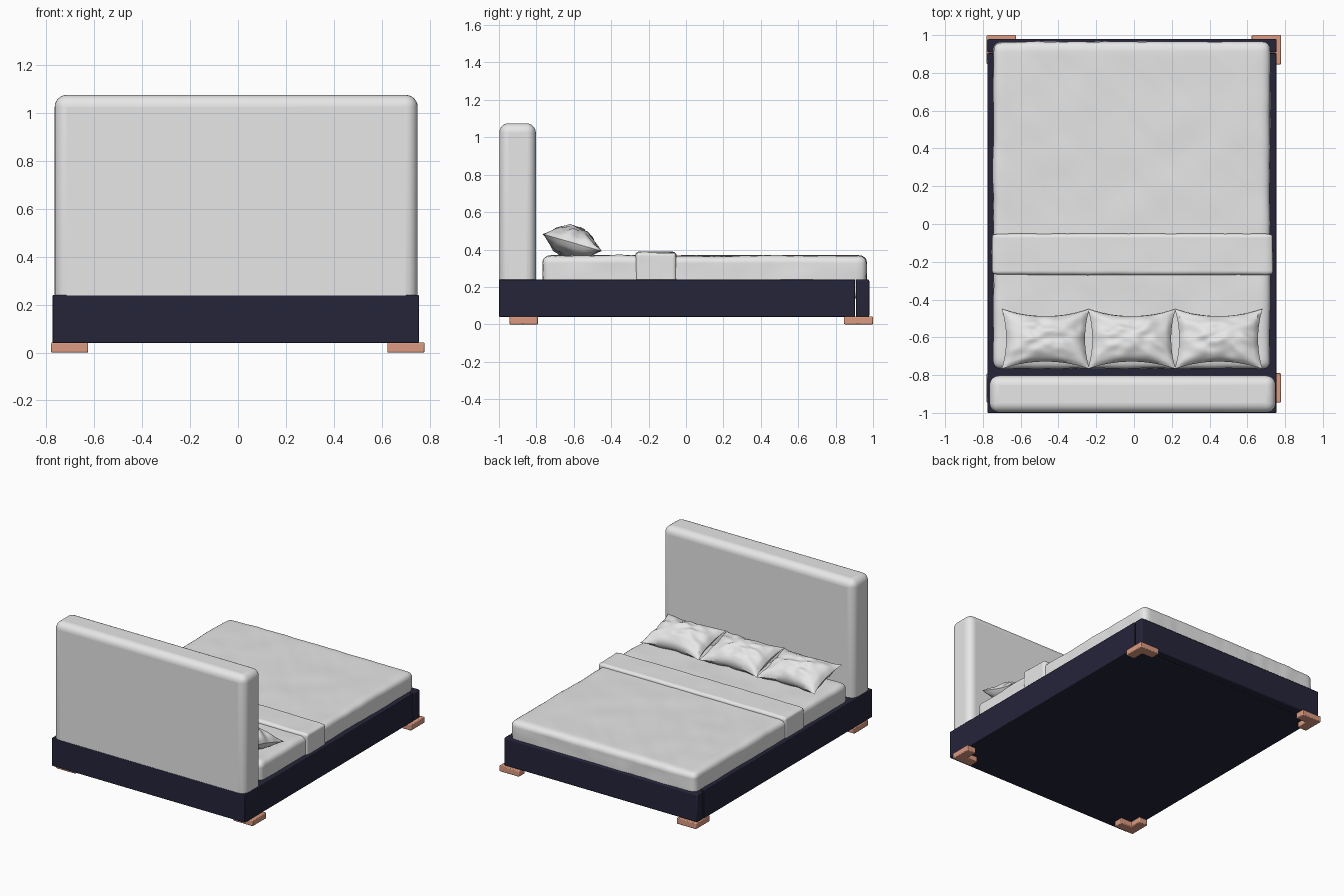
import bpy
import bmesh
import math
from mathutils import Vector, Matrix, noise

if "Cube" in bpy.data.objects:
    bpy.data.objects.remove(bpy.data.objects["Cube"], do_unlink=True)


def material(name, rgb):
    m = bpy.data.materials.new(name)
    m.use_nodes = True
    m.diffuse_color = (*rgb, 1)
    m.node_tree.nodes["Principled BSDF"].inputs["Base Color"].default_value = (*rgb, 1)
    return m


LINEN = material("pale linen", (0.8, 0.8, 0.8))
NAVY = material("dark navy", (0.018, 0.018, 0.042))
COPPER = material("copper", (0.72, 0.33, 0.22))


def finish(name, bm, mat):
    bmesh.ops.recalc_face_normals(bm, faces=bm.faces)
    mesh = bpy.data.meshes.new(name)
    bm.to_mesh(mesh)
    bm.free()
    mesh.materials.append(mat)
    obj = bpy.data.objects.new(name, mesh)
    bpy.context.collection.objects.link(obj)
    bpy.ops.object.select_all(action='DESELECT')
    obj.select_set(True)
    bpy.context.view_layer.objects.active = obj
    bpy.ops.object.shade_smooth_by_angle(angle=math.radians(40))
    return obj


def cube_between(lo, hi):
    bm = bmesh.new()
    lo, hi = Vector(lo), Vector(hi)
    size = hi - lo
    bmesh.ops.create_cube(bm, size=1, matrix=Matrix.Translation((lo + hi) / 2) @ Matrix.Diagonal((*size, 1)))
    return bm


def bevel(obj, width, segments):
    mod = obj.modifiers.new("rounding", 'BEVEL')
    mod.width, mod.segments = width, segments
    mod.limit_method = 'ANGLE'


def box(name, lo, hi, mat, width, segments=2):
    obj = finish(name, cube_between(lo, hi), mat)
    bevel(obj, width, segments)
    return obj


def cloth(name, lo, hi, radius, cuts, crease):
    """Finely divided rounded block with soft wrinkles."""
    bm = cube_between(lo, hi)
    bmesh.ops.subdivide_edges(bm, edges=bm.edges, cuts=cuts, use_grid_fill=True)
    for v in bm.verts:
        core = Vector(min(max(c, a + radius), b - radius) for c, a, b in zip(v.co, lo, hi))
        out = (v.co - core).normalized()
        p = core + out * radius
        wave = noise.noise(Vector((p.x * 5, p.y * 5, p.z * 9)))
        fold = noise.noise(Vector((p.x * 14 + p.y * 9, p.y * 5, p.z * 4)))
        v.co = p + out * crease * (wave + 0.5 * fold)
    return finish(name, bm, LINEN)


# Frame: long base, footboard and upholstered headboard
box("bed_base", (-0.775, -1, 0.04), (0.755, 0.904, 0.24), NAVY, 0.004)
box("footboard", (-0.775, 0.908, 0.04), (0.755, 0.98, 0.24), NAVY, 0.008)
box("headboard", (-0.765, -0.998, 0.1), (0.75, -0.803, 1.075), LINEN, 0.05, 6)

# Corner feet: L-shaped blocks wrapping each corner
LONG, ARM = 0.155, 0.07
outline = [(0, 0), (LONG, 0), (LONG, ARM), (ARM, ARM), (ARM, LONG), (0, LONG)]
for x, sx, side in ((-0.78, 1, "right"), (0.778, -1, "left")):
    for y, sy, end in ((-0.945, 1, "head"), (1.0, -1, "foot")):
        bm = bmesh.new()
        face = bm.faces.new([bm.verts.new((x + sx * a, y + sy * b, 0)) for a, b in outline])
        top = bmesh.ops.extrude_face_region(bm, geom=[face])["geom"]
        bmesh.ops.translate(bm, vec=(0, 0, 0.042), verts=[g for g in top if isinstance(g, bmesh.types.BMVert)])
        bevel(finish(f"{end}_{side}_leg", bm, COPPER), 0.005, 2)

# Bedding: covered mattress and folded throw
cloth("mattress", (-0.745, -0.765, 0.14), (0.72, 0.965, 0.368), 0.04, 64, 0.005)
cloth("throw", (-0.752, -0.27, 0.15), (0.734, -0.05, 0.388), 0.022, 40, 0.004)


def pillow(name, centre, seed):
    """Cushion with pinched corners and a seam around its edge."""
    bm = bmesh.new()
    half_x, half_y, puff, n = 0.232, 0.165, 0.085, 28
    for side in (1, -1):
        grid = bmesh.ops.create_grid(bm, x_segments=n, y_segments=n, size=1)["verts"]
        for v in grid:
            u, w = v.co.x, v.co.y
            bulge = max(0, (1 - u * u) * (1 - w * w)) ** 0.55
            fold = noise.noise(Vector((u * 3 + seed, w * 3, side * 2)))
            ray = math.sin(9 * math.atan2(w, u) + seed) * (u * u + w * w)
            z = side * puff * bulge * (1 + 0.22 * fold + 0.1 * ray)
            v.co = (u * half_x * (1 - 0.1 * (1 - w * w)),
                    w * half_y * (1 - 0.24 * (1 - u * u)), z)
    bmesh.ops.remove_doubles(bm, verts=bm.verts, dist=0.0005)
    obj = finish(name, bm, LINEN)
    obj.location = centre
    obj.rotation_euler.x = math.radians(-16)


for i, (name, x) in enumerate((("right_pillow", -0.468), ("middle_pillow", -0.012), ("left_pillow", 0.448))):
    pillow(name, (x, -0.608, 0.437), i * 4.3 + 1)
